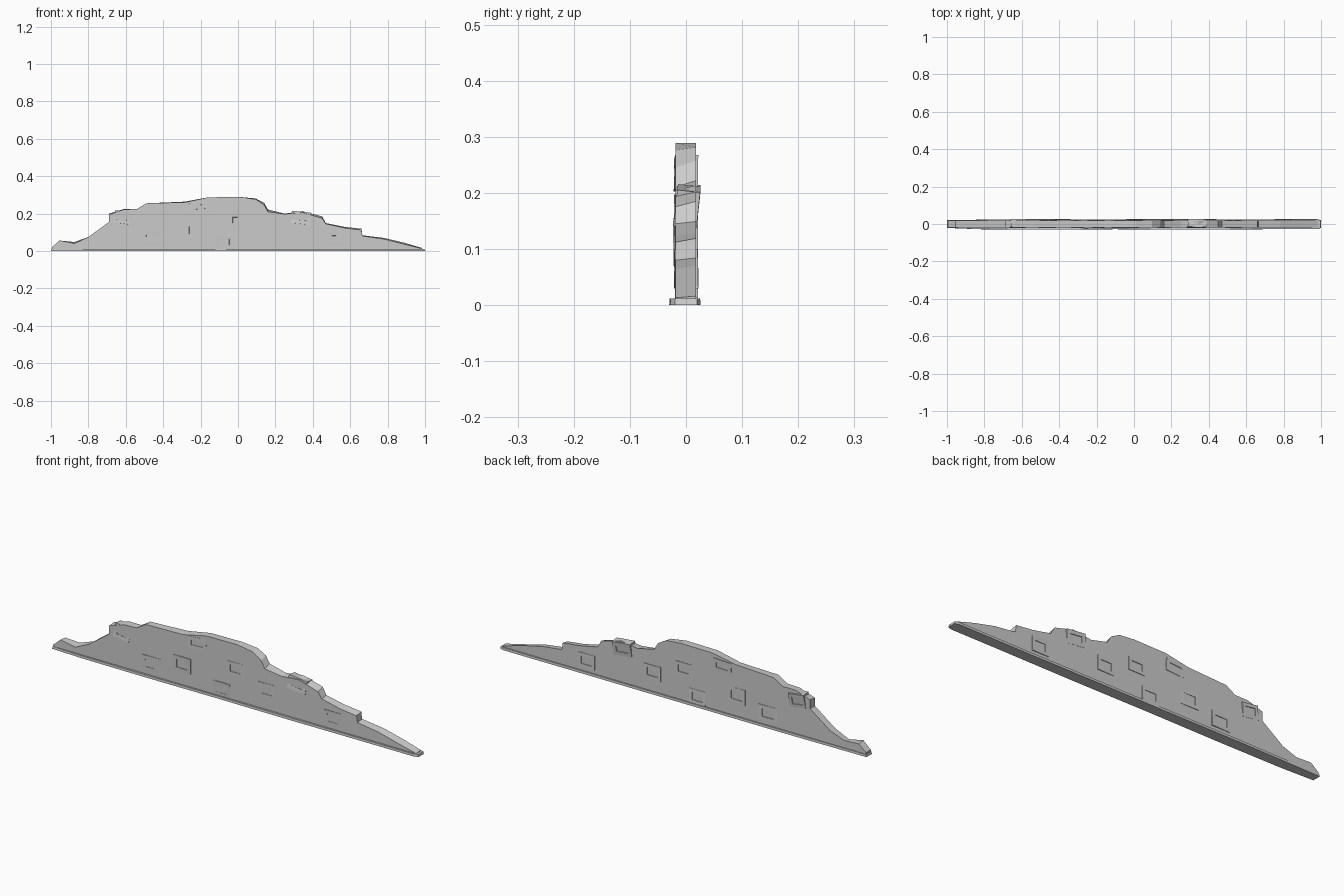
import bpy, bmesh, math
from mathutils import Matrix

if "Cube" in bpy.data.objects:
    bpy.data.objects.remove(bpy.data.objects["Cube"])


def finish(bm, name):
    bmesh.ops.recalc_face_normals(bm, faces=bm.faces)
    me = bpy.data.meshes.new(name)
    bm.to_mesh(me)
    bm.free()
    ob = bpy.data.objects.new(name, me)
    bpy.context.collection.objects.link(ob)
    return ob


def loft(name, front, back):
    """Solid between two matching outlines."""
    bm = bmesh.new()
    a = [bm.verts.new(p) for p in front]
    b = [bm.verts.new(p) for p in back]
    bm.faces.new(a)
    bm.faces.new(b[::-1])
    n = len(a)
    for i in range(n):
        j = (i + 1) % n
        bm.faces.new((a[i], b[i], b[j], a[j]))
    return finish(bm, name)


# Broken wall: x, z along the crest, and extra height of the rear edge
crest = [(-.995, .02, 0), (-.955, .056, -.004), (-.875, .04, .008), (-.80, .075, 0),
         (-.69, .155, 0), (-.69, .195, .004), (-.61, .222, .003), (-.54, .225, 0),
         (-.49, .255, 0), (-.285, .26, .004), (-.16, .287, 0), (.01, .289, 0),
         (.095, .276, .005), (.14, .245, .012), (.16, .21, .012), (.25, .198, .002),
         (.345, .205, .008), (.45, .175, .01), (.47, .145, .004), (.57, .123, .006),
         (.66, .112, .007), (.665, .08, .004), (.78, .064, .006), (.89, .036, .008),
         (.985, .013, .003)]
front = [(-.995, -.019, .006)] + [(x, -.019, z) for x, z, d in crest] + [(.985, -.019, .006)]
back = [(-.995, .018, .006)] + [(x, .018, z + d) for x, z, d in crest] + [(.985, .018, .006)]
loft("broken_wall", front, back)

# Low footing with slightly uneven edges
edge = [(-1, -.021), (-.83, -.028), (-.5, -.03), (-.1, -.028), (.3, -.03), (.7, -.028),
        (.98, -.028), (1, -.02), (1, .02), (.98, .026), (.6, .025), (.2, .026),
        (-.2, .025), (-.55, .026), (-.82, .023), (-1, .021)]
loft("footing", [(x, y, 0) for x, y in edge],
     [(x * .997, y * .97, .012) for x, y in edge])


# Slightly tilted stones set through the wall, with sunken centre panels on both sides
def stone(i, x, z, w, h, y, pitch, yaw, roll):
    bm = bmesh.new()
    bmesh.ops.create_cube(bm, size=1)
    bmesh.ops.scale(bm, vec=(w, .041, h), verts=bm.verts)
    bm.normal_update()
    faces = [f for f in bm.faces if abs(f.normal.y) > .9]
    bmesh.ops.inset_individual(bm, faces=faces, thickness=w * .26)
    for f in faces:
        f.normal_update()
        bmesh.ops.inset_individual(bm, faces=[f], thickness=.001, depth=-.003)
    rot = (Matrix.Rotation(math.radians(yaw), 4, 'Z') @ Matrix.Rotation(math.radians(pitch), 4, 'X')
           @ Matrix.Rotation(math.radians(roll), 4, 'Y'))
    bmesh.ops.transform(bm, matrix=Matrix.Translation((x, y, z)) @ rot, verts=bm.verts)
    finish(bm, f"wall_stone_{i}")


stones = [(-.62, .178, .085, .065, .002, -6, 1, 8), (-.46, .068, .10, .075, 0, 1, 1.5, 0),
          (-.29, .112, .095, .075, -.001, 1, -1.5, 0), (-.21, .235, .10, .06, 0, -1, 1, -3),
          (-.075, .047, .09, .07, 0, 2, 0, 0), (.0, .165, .09, .065, 0, 0, 1, 0),
          (.17, .105, .09, .07, 0, 0, 1, 0), (.335, .176, .10, .065, .002, -6, 0, 6),
          (.53, .064, .09, .07, 0, 1, 1, 0)]
for i, s in enumerate(stones, 1):
    stone(i, *s)
